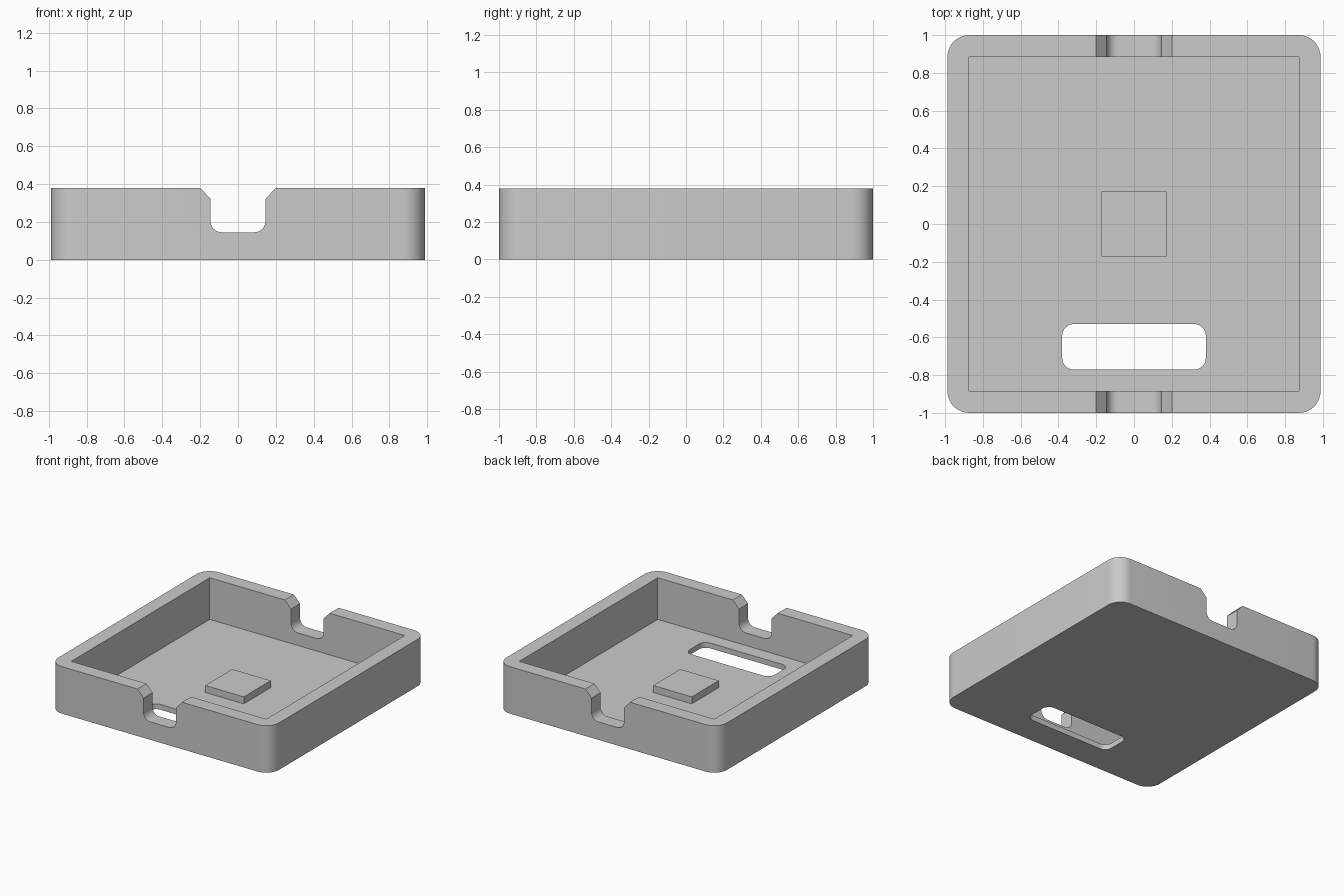
import bpy, math
from mathutils import Matrix

cube = bpy.data.objects.get("Cube")
if cube:
    bpy.data.objects.remove(cube, do_unlink=True)

WIDTH, DEPTH, HEIGHT = 1.975, 2.0, 0.38
WALL, FLOOR = 0.115, 0.043

grey = bpy.data.materials.new("light grey plastic")
grey.use_nodes = True
colour = (0.6, 0.6, 0.6, 1)
grey.diffuse_color = colour
grey.node_tree.nodes["Principled BSDF"].inputs["Base Color"].default_value = colour


def arc(cx, cy, r, start, steps=10):
    """Quarter circle, counter-clockwise from the start angle in degrees."""
    angles = [math.radians(start + 90 * i / steps) for i in range(steps + 1)]
    return [(cx + r * math.cos(a), cy + r * math.sin(a)) for a in angles]


def rounded_rect(w, d, r):
    x, y = w / 2 - r, d / 2 - r
    return (arc(x, y, r, 0) + arc(-x, y, r, 90)
            + arc(-x, -y, r, 180) + arc(x, -y, r, 270))


def rect(w, d):
    return [(w / 2, d / 2), (-w / 2, d / 2), (-w / 2, -d / 2), (w / 2, -d / 2)]


def prism(name, outline, z0, z1, matrix=Matrix()):
    """Extrude a counter-clockwise outline from z0 to z1, then place it."""
    n = len(outline)
    verts = [matrix @ Matrix.Translation((x, y, z)).translation
             for z in (z0, z1) for x, y in outline]
    sides = [(i, (i + 1) % n, n + (i + 1) % n, n + i) for i in range(n)]
    caps = [tuple(reversed(range(n))), tuple(range(n, 2 * n))]
    mesh = bpy.data.meshes.new(name)
    mesh.from_pydata(verts, [], sides + caps)
    mesh.materials.append(grey)
    obj = bpy.data.objects.new(name, mesh)
    bpy.context.collection.objects.link(obj)
    return obj


# Outer block with rounded vertical corners
tray = prism("tray_shell", rounded_rect(WIDTH, DEPTH, WALL), 0, HEIGHT)

# Square-cornered cavity
cavity = prism("cavity_cutter", rect(WIDTH - 2 * WALL, DEPTH - 2 * WALL), FLOOR, 1)

# Rounded slot through the floor
slot = prism("slot_cutter", rounded_rect(0.76, 0.24, 0.06), -0.5, 0.2,
             Matrix.Translation((0, -0.65, 0)))

# Cable notch through the front and back walls, flared at the rim
half, bottom, r = 0.145, 0.145, 0.06
right_side = (arc(half - r, bottom + r, r, 270)
              + [(half, 0.322), (0.2, HEIGHT), (0.2, 0.6)])
notch_outline = right_side + [(-x, z) for x, z in reversed(right_side)]
notch = prism("notch_cutter", notch_outline, -1.5, 1.5,
              Matrix.Rotation(math.pi / 2, 4, 'X'))

for cutter in (cavity, slot, notch):
    cutter.hide_render = True
    mod = tray.modifiers.new(cutter.name, 'BOOLEAN')
    mod.operation, mod.solver, mod.object = 'DIFFERENCE', 'EXACT', cutter

bpy.ops.object.select_all(action='DESELECT')
tray.select_set(True)
bpy.context.view_layer.objects.active = tray
for mod in list(tray.modifiers):
    bpy.ops.object.modifier_apply(modifier=mod.name)
for cutter in (cavity, slot, notch):
    bpy.data.objects.remove(cutter, do_unlink=True)
bpy.ops.object.shade_smooth_by_angle(angle=math.radians(30))

# Raised square pad in the middle of the floor
prism("centre_pad", rect(0.345, 0.345), FLOOR, FLOOR + 0.057)
